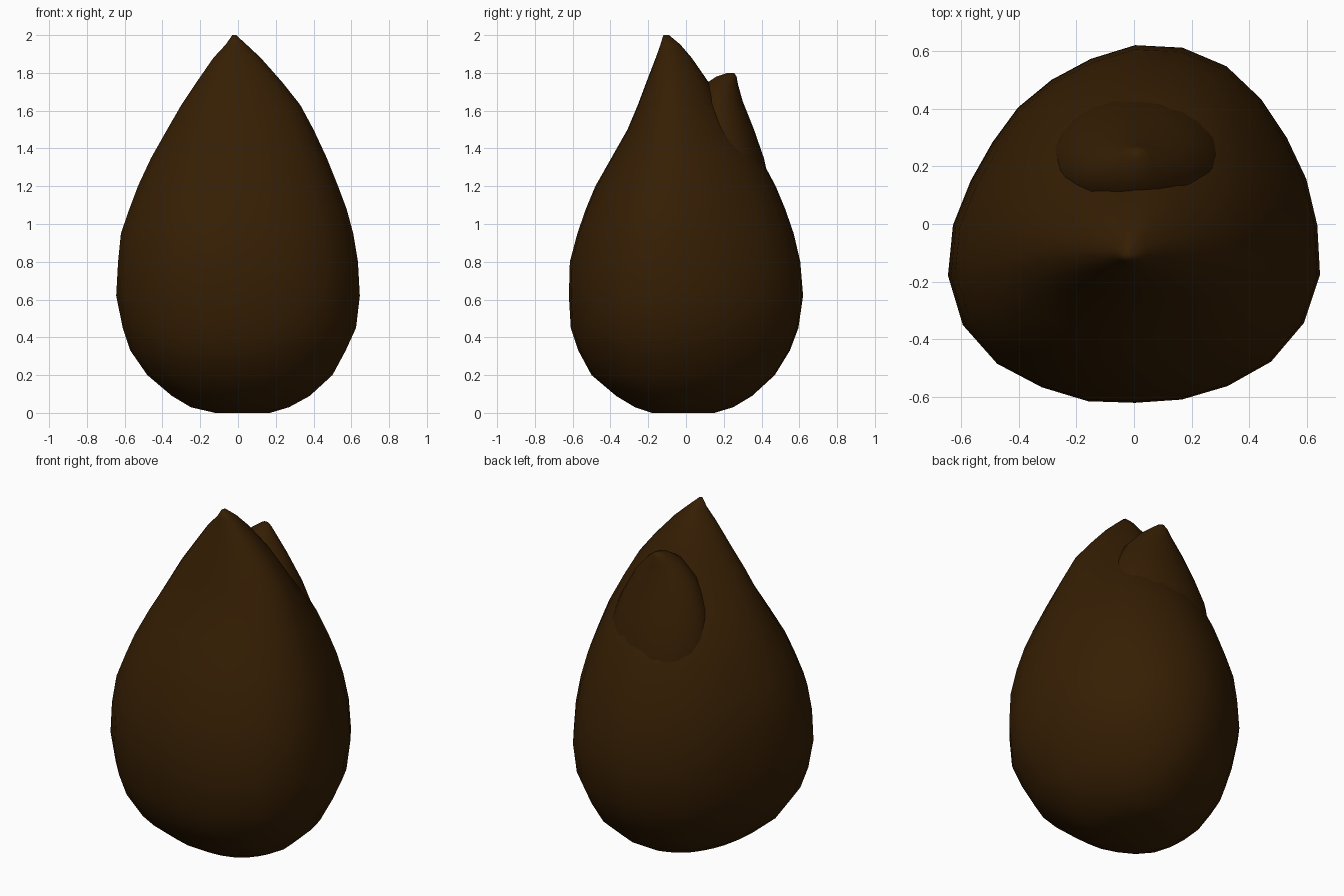
import bpy, bmesh, math

brown = bpy.data.materials.new("dark brown")
brown.diffuse_color = (0.036, 0.013, 0.001, 1)

# Cross-section of the bud: radius every 15 degrees, fuller front, flatter back left
RADII = [.63, .613, .605, .615, .632, .633, .62, .593, .578, .573, .57, .589,
         .63, .67, .688, .675, .645, .628, .612, .622, .64, .665, .674, .662]


def loft(name, rows, radii):
    """Stack rings of one cross-section; each row is z, x min, x max, y min, y max."""
    n = len(radii)
    shape = [(r * math.cos(2 * math.pi * i / n), r * math.sin(2 * math.pi * i / n))
             for i, r in enumerate(radii)]
    xs, ys = [p[0] for p in shape], [p[1] for p in shape]
    bm = bmesh.new()
    rings = []
    for z, x0, x1, y0, y1 in rows:
        rings.append([bm.verts.new((
            x0 + (x1 - x0) * (x - min(xs)) / (max(xs) - min(xs)),
            y0 + (y1 - y0) * (y - min(ys)) / (max(ys) - min(ys)), z))
            for x, y in shape])
    for a, b in zip(rings, rings[1:]):
        for i in range(n):
            j = (i + 1) % n
            bm.faces.new((a[i], a[j], b[j], b[i]))
    bm.faces.new(rings[0][::-1])
    bm.faces.new(rings[-1])
    me = bpy.data.meshes.new(name)
    bm.to_mesh(me)
    bm.free()
    me.materials.append(brown)
    for p in me.polygons:
        p.use_smooth = True
    ob = bpy.data.objects.new(name, me)
    bpy.context.collection.objects.link(ob)
    return ob


# Main bud with the tall front tip
loft("bud_body", [
    (0.00, -0.12, 0.17, -0.18, 0.15),
    (0.03, -0.25, 0.27, -0.27, 0.25),
    (0.09, -0.35, 0.38, -0.37, 0.35),
    (0.20, -0.48, 0.50, -0.50, 0.47),
    (0.33, -0.57, 0.57, -0.57, 0.55),
    (0.45, -0.61, 0.625, -0.61, 0.595),
    (0.62, -0.645, 0.645, -0.62, 0.62),
    (0.80, -0.635, 0.635, -0.615, 0.605),
    (0.95, -0.62, 0.61, -0.575, 0.57),
    (1.08, -0.575, 0.575, -0.53, 0.525),
    (1.20, -0.53, 0.53, -0.48, 0.475),
    (1.35, -0.46, 0.47, -0.395, 0.395),
    (1.50, -0.375, 0.40, -0.31, 0.27),
    (1.63, -0.30, 0.33, -0.255, 0.18),
    (1.75, -0.22, 0.235, -0.21, 0.12),
    (1.88, -0.13, 0.12, -0.16, 0.03),
    (1.95, -0.065, 0.045, -0.135, -0.03),
    (2.00, -0.03, -0.01, -0.12, -0.09),
], RADII)

# Shorter petal emerging from the back
loft("back_petal", [
    (1.10, -0.30, 0.33, -0.05, 0.46),
    (1.25, -0.30, 0.33, -0.04, 0.435),
    (1.35, -0.29, 0.32, -0.02, 0.412),
    (1.50, -0.24, 0.27, 0.00, 0.36),
    (1.65, -0.17, 0.19, 0.05, 0.30),
    (1.74, -0.09, 0.11, 0.10, 0.275),
    (1.78, -0.04, 0.06, 0.16, 0.268),
    (1.80, -0.01, 0.03, 0.22, 0.255),
], [1] * 24)
